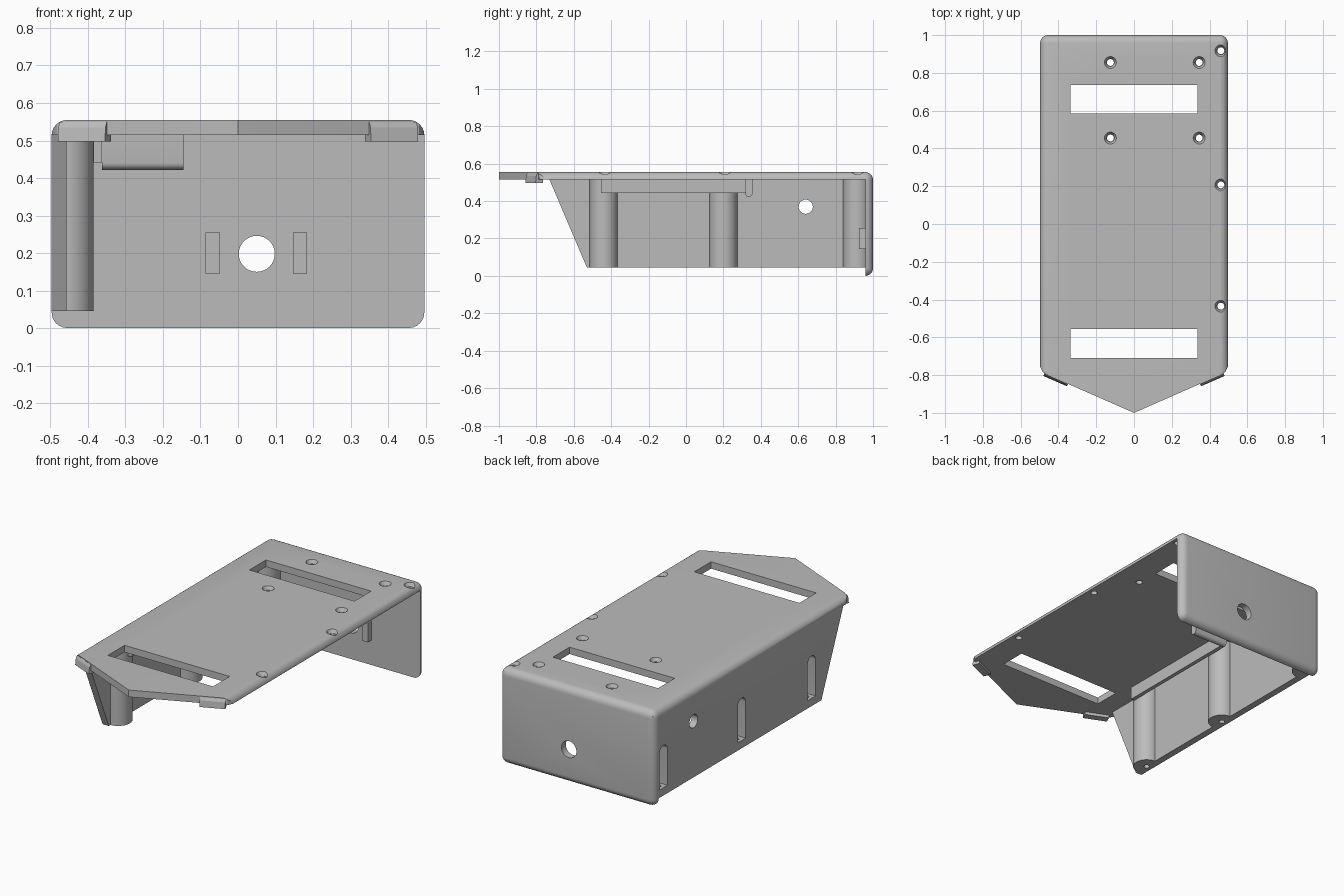
import bpy, bmesh, math
from mathutils import Vector

old = bpy.data.objects.get("Cube")
if old:
    bpy.data.objects.remove(old, do_unlink=True)

grey = bpy.data.materials.new("plain grey")
grey.use_nodes = True
COLOUR = (0.5, 0.5, 0.5, 1)
grey.diffuse_color = COLOUR
grey.node_tree.nodes["Principled BSDF"].inputs["Base Color"].default_value = COLOUR


def make(name, bm):
    bmesh.ops.recalc_face_normals(bm, faces=bm.faces)
    mesh = bpy.data.meshes.new(name)
    bm.to_mesh(mesh)
    bm.free()
    mesh.materials.append(grey)
    ob = bpy.data.objects.new(name, mesh)
    bpy.context.collection.objects.link(ob)
    return ob


def prism(name, points, offset, along):
    """Extrude a closed loop of 3D points, shifted by offset, along a vector."""
    bm = bmesh.new()
    face = bm.faces.new([bm.verts.new(Vector(p) + Vector(offset)) for p in points])
    new = bmesh.ops.extrude_face_region(bm, geom=[face])["geom"]
    bmesh.ops.translate(bm, vec=along, verts=[v for v in new if isinstance(v, bmesh.types.BMVert)])
    return make(name, bm)


def box(name, x0, x1, y0, y1, z0, z1, bevel=0):
    bm = bmesh.new()
    bmesh.ops.create_cube(bm, size=1)
    bmesh.ops.scale(bm, vec=(x1 - x0, y1 - y0, z1 - z0), verts=bm.verts)
    bmesh.ops.translate(bm, vec=((x0 + x1) / 2, (y0 + y1) / 2, (z0 + z1) / 2), verts=bm.verts)
    if bevel:
        bmesh.ops.bevel(bm, geom=bm.edges[:], offset=bevel, segments=6, profile=0.5, affect='EDGES')
    return make(name, bm)


def rod(name, centre, axis, length, r1, r2=None):
    """Cylinder or cone centred on a point."""
    bm = bmesh.new()
    bmesh.ops.create_cone(bm, cap_ends=True, segments=32, radius1=r1,
                          radius2=r1 if r2 is None else r2, depth=length)
    turn = Vector((0, 0, 1)).rotation_difference(Vector(axis)).to_matrix()
    bmesh.ops.rotate(bm, matrix=turn, verts=bm.verts)
    bmesh.ops.translate(bm, vec=centre, verts=bm.verts)
    return make(name, bm)


def combine(target, tool, operation='DIFFERENCE'):
    mod = target.modifiers.new("combine", 'BOOLEAN')
    mod.operation, mod.solver, mod.object = operation, 'EXACT', tool
    bpy.context.view_layer.objects.active = target
    bpy.ops.object.modifier_apply(modifier=mod.name)
    bpy.data.objects.remove(tool, do_unlink=True)


def arc(radius, start, end, steps):
    for i in range(steps + 1):
        a = math.radians(start + (end - start) * i / steps)
        yield radius * math.cos(a), radius * math.sin(a)


W, TOP, WALL = 0.497, 0.555, 0.04
UNDER, INNER, BACK, BASE = TOP - WALL, -W + WALL, 1 - WALL, 0.045
BOSS_Y = (-0.44, 0.20, 0.915)

# Rounded shell hollowed into a top plate, one side wall and a back plate
shell = box("half_case", -W, W, -1.3, 1, 0, TOP, bevel=0.042)
combine(shell, box("cavity", INNER, 1, -2, BACK, -1, UNDER))
trim = [(-2, UNDER), (-0.73, UNDER), (-0.53, BASE), (BACK, BASE), (BACK, -1), (-2, -1)]
combine(shell, prism("trim", [(0, y, z) for y, z in trim], (-1, 0, 0), (2, 0, 0)))

# Pointed front outline
half = [(0.455, -0.80), (0.483, -0.784), (W, -0.755), (1, -0.75), (1, 2)]
outline = [(0, -1)] + half + [(-x, y) for x, y in reversed(half)]
combine(shell, prism("outline", [(x, y, 0) for x, y in outline], (0, 0, -1), (0, 0, 3)), 'INTERSECT')

# Half-round screw bosses against the side wall
for y in BOSS_Y:
    pts = [(-0.02, -0.075, 0)] + [(px, py, 0) for px, py in arc(0.075, -90, 90, 20)] + [(-0.02, 0.075, 0)]
    combine(shell, prism("boss", pts, (-0.46, y, BASE), (0, 0, UNDER + 0.01 - BASE)), 'UNION')

# Arched screw pockets in the outer wall, and screw holes from below
for y in BOSS_Y:
    pts = [(0, -0.036, 0.09), (0, 0.036, 0.09)] + [(0, py, 0.30 + pz) for py, pz in arc(0.036, 0, 180, 12)]
    combine(shell, prism("pocket", pts, (-0.6, y, 0), (0.176, 0, 0)))
    combine(shell, rod("screw_hole", (-0.46, y, 0.06), (0, 0, 1), 0.1, 0.016))

# Long openings in the top
for y0, y1 in ((0.585, 0.737), (-0.71, -0.557)):
    combine(shell, box("opening", -0.337, 0.337, y0, y1, 0.4, 0.7))

# Countersunk holes in the top
holes = [(x, y) for x in (-0.125, 0.345) for y in (0.455, 0.855)]
holes += [(0.46, y) for y in (-0.435, 0.207, 0.917)]
for x, y in holes:
    combine(shell, rod("hole", (x, y, TOP), (0, 0, 1), 0.16, 0.018))
    combine(shell, rod("countersink", (x, y, TOP - 0.005), (0, 0, 1), 0.03, 0.021, 0.037))

# Round holes through the back plate and the side wall
combine(shell, rod("back_hole", (0.05, 1, 0.198), (0, 1, 0), 0.3, 0.048))
combine(shell, rod("side_hole", (-W, 0.64, 0.37), (1, 0, 0), 0.2, 0.038))

# Small ribs either side of the back hole
for name, x in (("right_rib", -0.067), ("left_rib", 0.165)):
    box(name, x - 0.019, x + 0.019, 0.925, BACK + 0.01, 0.145, 0.255)

# Rail and rounded cross lip under the top plate
box("rail", -0.385, -0.362, -0.455, 0.317, 0.442, UNDER + 0.01)
lip = [(0, 0.317, UNDER + 0.01)] + [(0, 0.336 + py, 0.441 + pz) for py, pz in arc(0.019, 180, 360, 10)]
lip.append((0, 0.355, UNDER + 0.01))
cross_lip = prism("cross_lip", lip, (-0.363, 0, 0), (0.218, 0, 0))

# Catches along the slanted front edges
edge = Vector((0.46, 0.2, 0)).normalized()
out = Vector((edge.y, -edge.x, 0))
profile = [(-0.03, 0.498), (0.012, 0.498), (0.008, 0.535), (0, 0.55), (-0.03, 0.53)]
for name, side in (("left_catch", 1), ("right_catch", -1)):
    flip = Vector((side, 1, 1))
    start = Vector((0.35, -0.848, 0))
    pts = [(start + out * d + Vector((0, 0, z))) * flip for d, z in profile]
    prism(name, pts, (0, 0, 0), edge * 0.137 * flip)

# Smooth round surfaces, keep flat edges crisp
for ob in (shell, cross_lip):
    bpy.ops.object.select_all(action='DESELECT')
    ob.select_set(True)
    bpy.context.view_layer.objects.active = ob
    bpy.ops.object.shade_smooth_by_angle(angle=math.radians(30))
